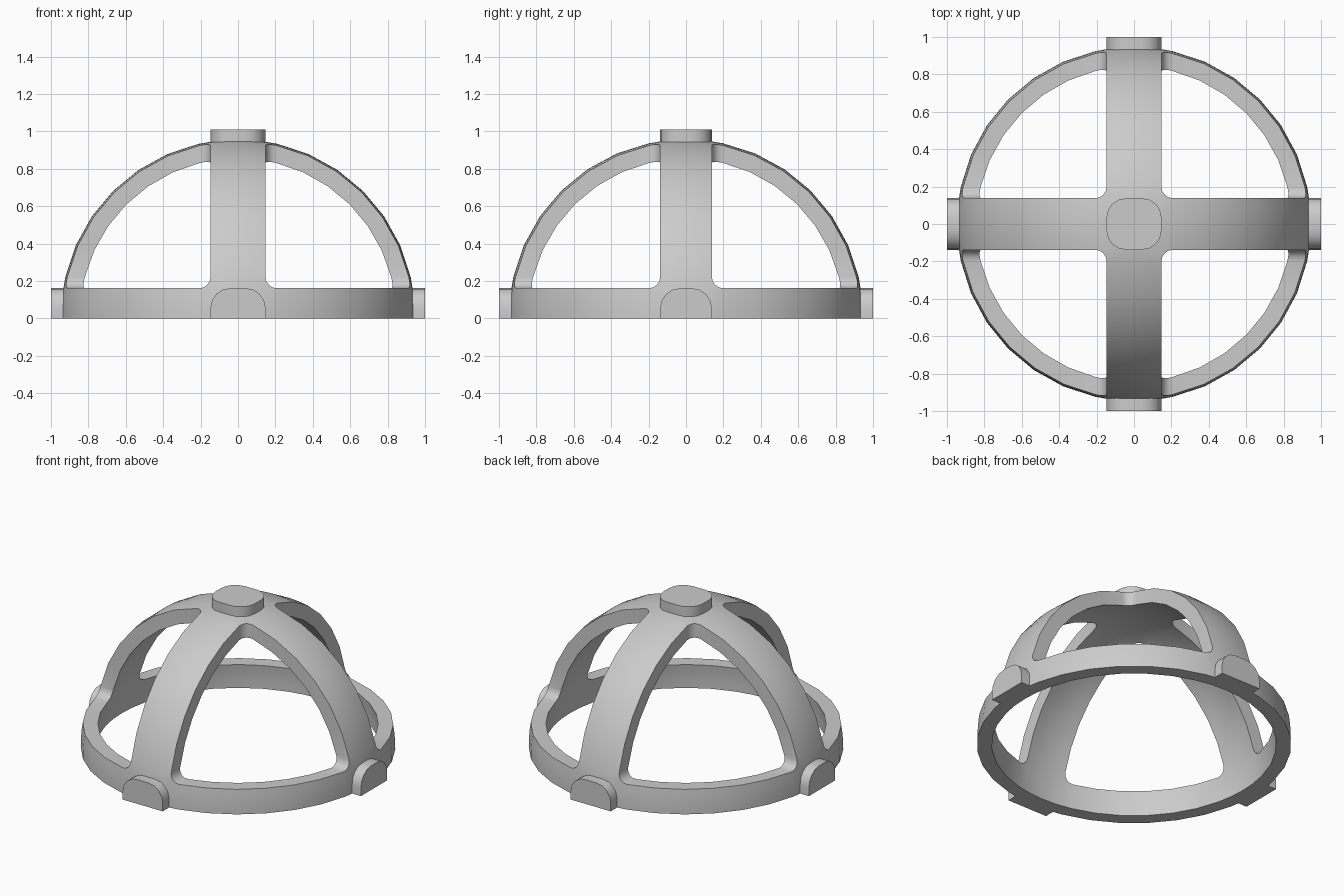
import bpy, bmesh, math
from mathutils import Matrix, Vector

if "Cube" in bpy.data.objects:
    bpy.data.objects.remove(bpy.data.objects["Cube"])

ZC = 0.01                        # height of the sphere centre
R_OUT, R_IN = 0.947, 0.857
H = (0.147, 0.138, 0.151)        # half widths of the bands along x, y, z
C = 0.06                         # fillet of the window corners
SIDE, FIL, RINGS = 6, 4, 3       # segments per side, per fillet, across a band
FLOOR = (0, 0, -ZC)              # outer edge of an octant, relative to centre


def make_object(name, bm):
    bmesh.ops.recalc_face_normals(bm, faces=bm.faces)
    mesh = bpy.data.meshes.new(name)
    bm.to_mesh(mesh)
    bm.free()
    ob = bpy.data.objects.new(name, mesh)
    bpy.context.collection.objects.link(ob)
    bpy.ops.object.select_all(action='DESELECT')
    ob.select_set(True)
    bpy.context.view_layer.objects.active = ob
    bpy.ops.object.shade_smooth_by_angle(angle=math.radians(30))
    return ob


def on_sphere(R, known):
    """Point on the sphere from two known coordinates {axis: value}."""
    p = Vector((0, 0, 0))
    for axis, value in known.items():
        p[axis] = value
    free = ({0, 1, 2} - set(known)).pop()
    p[free] = math.sqrt(R * R - p.length_squared)
    return p


def octant_loops(R):
    """Matching loops: octant border and rounded window edge."""
    border, window = [], []
    for k in range(3):
        a, b, c = (k + 2) % 3, k, (k + 1) % 3
        # straight side at a = H[a], running from axis b to axis c
        rho = math.sqrt(R * R - H[a] ** 2)
        t0 = math.asin((H[c] + C) / rho)
        t1 = math.acos((H[b] + C) / rho)
        for i in range(SIDE):
            t = t0 + (t1 - t0) * i / SIDE
            p = on_sphere(R, {a: H[a], c: rho * math.sin(t)})
            window.append(p)
            q = Vector(p)
            q[a] = 0
            q = q.normalized() * math.sqrt(R * R - FLOOR[a] ** 2)
            q[a] = FLOOR[a]
            border.append(q)
        # fillet around axis c, from side a to side b
        for i in range(FIL):
            t = math.pi / 2 * i / FIL
            window.append(on_sphere(R, {a: H[a] + C * (1 - math.cos(t)),
                                        b: H[b] + C * (1 - math.sin(t))}))
            s = 2 * i / FIL
            border.append(on_sphere(R, {
                b: FLOOR[b] + (H[b] + C - FLOOR[b]) * max(0, 1 - s),
                a: FLOOR[a] + (H[a] + C - FLOOR[a]) * max(0, s - 1)}))
    return border, window


# Dome frame: four octants with a window each, outer and inner skin
bm = bmesh.new()
for sx in (-1, 1):
    for sy in (-1, 1):
        skins = []
        for R in (R_OUT, R_IN):
            border, window = octant_loops(R)
            rows = []
            for j in range(RINGS + 1):
                pts = [p.lerp(q, j / RINGS).normalized() * R for p, q in zip(border, window)]
                rows.append([bm.verts.new((sx * p.x, sy * p.y, p.z + ZC)) for p in pts])
            skins.append(rows)
        n = len(border)
        for i in range(n):
            k = (i + 1) % n
            for rows in skins:
                for lo, hi in zip(rows, rows[1:]):
                    bm.faces.new((lo[i], lo[k], hi[k], hi[i]))
            o, s = skins
            bm.faces.new((o[-1][i], o[-1][k], s[-1][k], s[-1][i]))     # window wall
            if max(o[0][i].co.z, o[0][k].co.z) < 0.001:                # bottom rim
                bm.faces.new((o[0][i], o[0][k], s[0][k], s[0][i]))
bmesh.ops.remove_doubles(bm, verts=bm.verts, dist=0.0005)
make_object("dome_frame", bm)


# Rounded pads on the band crossings
def pad(name, direction, half_u, half_v):
    d = Vector(direction)
    up = Vector((0, 1, 0)) if d.z else Vector((0, 0, 1))
    side = up.cross(d)
    c, outline = 0.105, []
    for k, (su, sv) in enumerate(((1, 1), (-1, 1), (-1, -1), (1, -1))):
        for i in range(5):
            t = math.radians(90 * k + 22.5 * i)
            outline.append((su * (half_u - c) + c * math.cos(t),
                            sv * (half_v - c) + c * math.sin(t)))
    bm = bmesh.new()
    base = Vector((0, 0, ZC)) + d * 0.90
    face = bm.faces.new([bm.verts.new(base + side * u + up * v) for u, v in outline])
    ext = bmesh.ops.extrude_face_region(bm, geom=[face])
    bmesh.ops.translate(bm, vec=d * 0.10,
                        verts=[g for g in ext["geom"] if isinstance(g, bmesh.types.BMVert)])
    if not d.z:      # side pads are cut off flat at the floor
        bmesh.ops.bisect_plane(bm, geom=bm.verts[:] + bm.edges[:] + bm.faces[:],
                               plane_co=(0, 0, 0), plane_no=(0, 0, -1), clear_outer=True)
        bmesh.ops.holes_fill(bm, edges=[e for e in bm.edges if e.is_boundary], sides=0)
    make_object(name, bm)


pad("top_pad", (0, 0, 1), H[0], H[1])
pad("front_pad", (0, -1, 0), H[0], H[2])
pad("back_pad", (0, 1, 0), H[0], H[2])
pad("right_pad", (1, 0, 0), H[1], H[2])
pad("left_pad", (-1, 0, 0), H[1], H[2])
